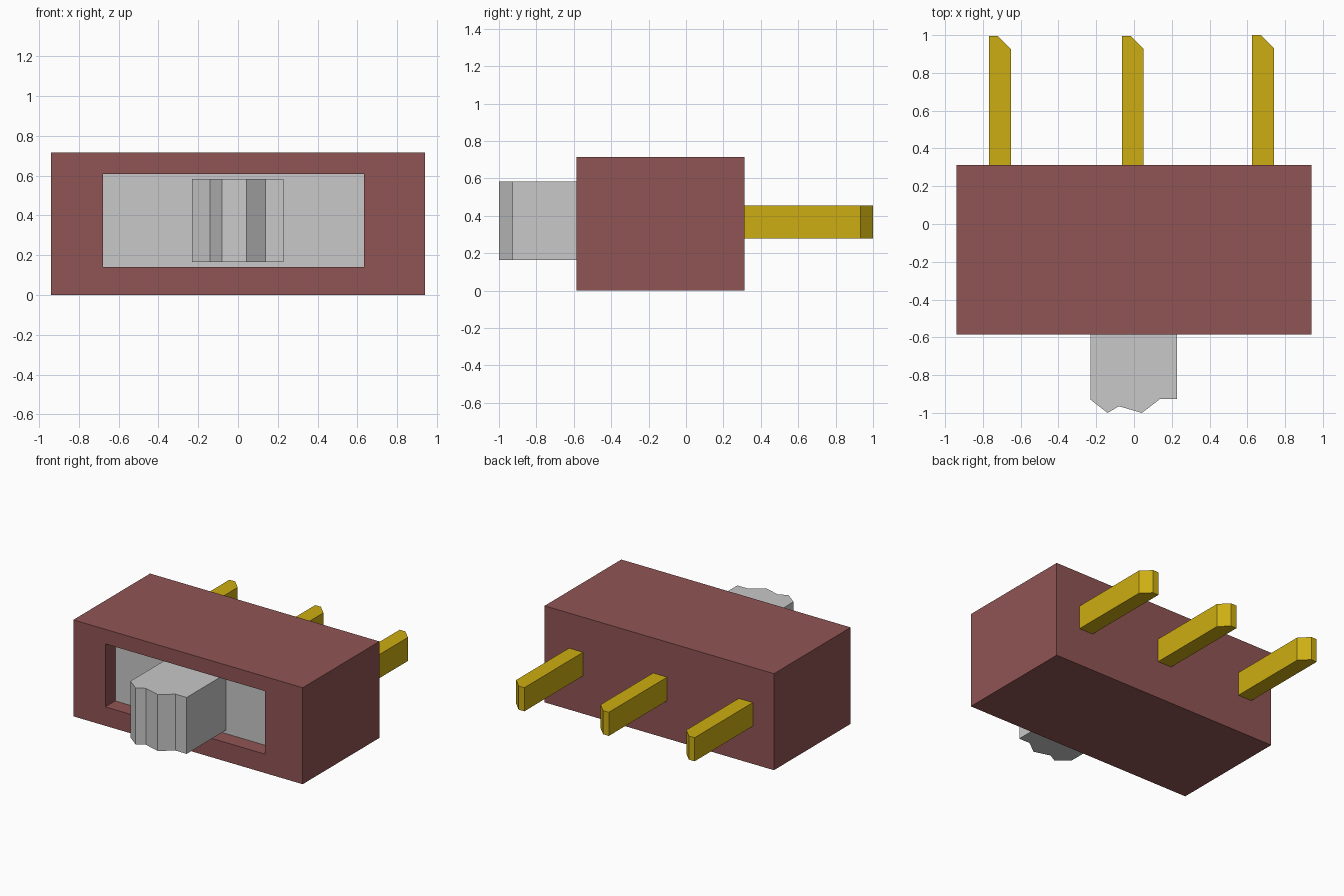
import bpy
import bmesh
from mathutils import Vector

cube = bpy.data.objects.get("Cube")
if cube:
    bpy.data.objects.remove(cube, do_unlink=True)


def material(name, rgb):
    mat = bpy.data.materials.new(name)
    mat.use_nodes = True
    color = (*rgb, 1)
    mat.diffuse_color = color
    mat.node_tree.nodes["Principled BSDF"].inputs["Base Color"].default_value = color
    return mat


def finish(bm, name, mat):
    bmesh.ops.recalc_face_normals(bm, faces=bm.faces)
    mesh = bpy.data.meshes.new(name)
    bm.to_mesh(mesh)
    bm.free()
    mesh.materials.append(mat)
    obj = bpy.data.objects.new(name, mesh)
    bpy.context.collection.objects.link(obj)
    return obj


def prism(name, outline, bottom, top, mat):
    """Extrude a plan outline (x, y) upwards."""
    bm = bmesh.new()
    face = bm.faces.new([bm.verts.new((x, y, bottom)) for x, y in outline])
    result = bmesh.ops.extrude_face_region(bm, geom=[face])
    verts = [v for v in result["geom"] if isinstance(v, bmesh.types.BMVert)]
    bmesh.ops.translate(bm, verts=verts, vec=(0, 0, top - bottom))
    return finish(bm, name, mat)


maroon = material("maroon plastic", (0.28, 0.09, 0.09))
gray = material("light gray plastic", (0.58, 0.58, 0.58))
gold = material("gold metal", (0.61, 0.42, 0.006))

# Housing with a rectangular recess in its front face
FRONT, BACK = -0.585, 0.313
bm = bmesh.new()
bmesh.ops.create_cube(bm, size=1)
for v in bm.verts:
    v.co = Vector((v.co.x * 1.88, BACK if v.co.y > 0 else FRONT, (v.co.z + 0.5) * 0.715))
front = min(bm.faces, key=lambda f: f.calc_center_median().y)
bmesh.ops.inset_individual(bm, faces=[front], thickness=0.1)
for v in front.verts:
    v.co.x = 0.633 if v.co.x > 0 else -0.678
    v.co.z = 0.607 if v.co.z > 0.36 else 0.14
result = bmesh.ops.extrude_face_region(bm, geom=[front])
inner = [v for v in result["geom"] if isinstance(v, bmesh.types.BMVert)]
bmesh.ops.translate(bm, verts=inner, vec=(0, 0.16, 0))
bmesh.ops.delete(bm, geom=[f for f in bm.faces if f == front], context='FACES_ONLY')
finish(bm, "housing", maroon)

# Slider plate at the bottom of the recess
PLATE = -0.468
prism("slider_plate", [(-0.678, PLATE), (0.633, PLATE), (0.633, -0.425), (-0.678, -0.425)],
      0.14, 0.607, gray)

# Slider knob with a ridged grip
prism("slider_knob", [(-0.23, PLATE), (-0.23, -0.93), (-0.14, -1), (-0.08, -0.965),
                      (0.042, -1), (0.137, -0.927), (0.228, -0.927), (0.228, PLATE)],
      0.165, 0.583, gray)

# Three terminal pins, each with one chamfered tip corner
for name, x, tip in (("right_pin", -0.767, 0.995), ("middle_pin", -0.064, 0.995),
                     ("left_pin", 0.625, 1)):
    prism(name, [(x, BACK), (x, tip), (x + 0.047, tip),
                 (x + 0.115, tip - 0.068), (x + 0.115, BACK)], 0.28, 0.455, gold)
